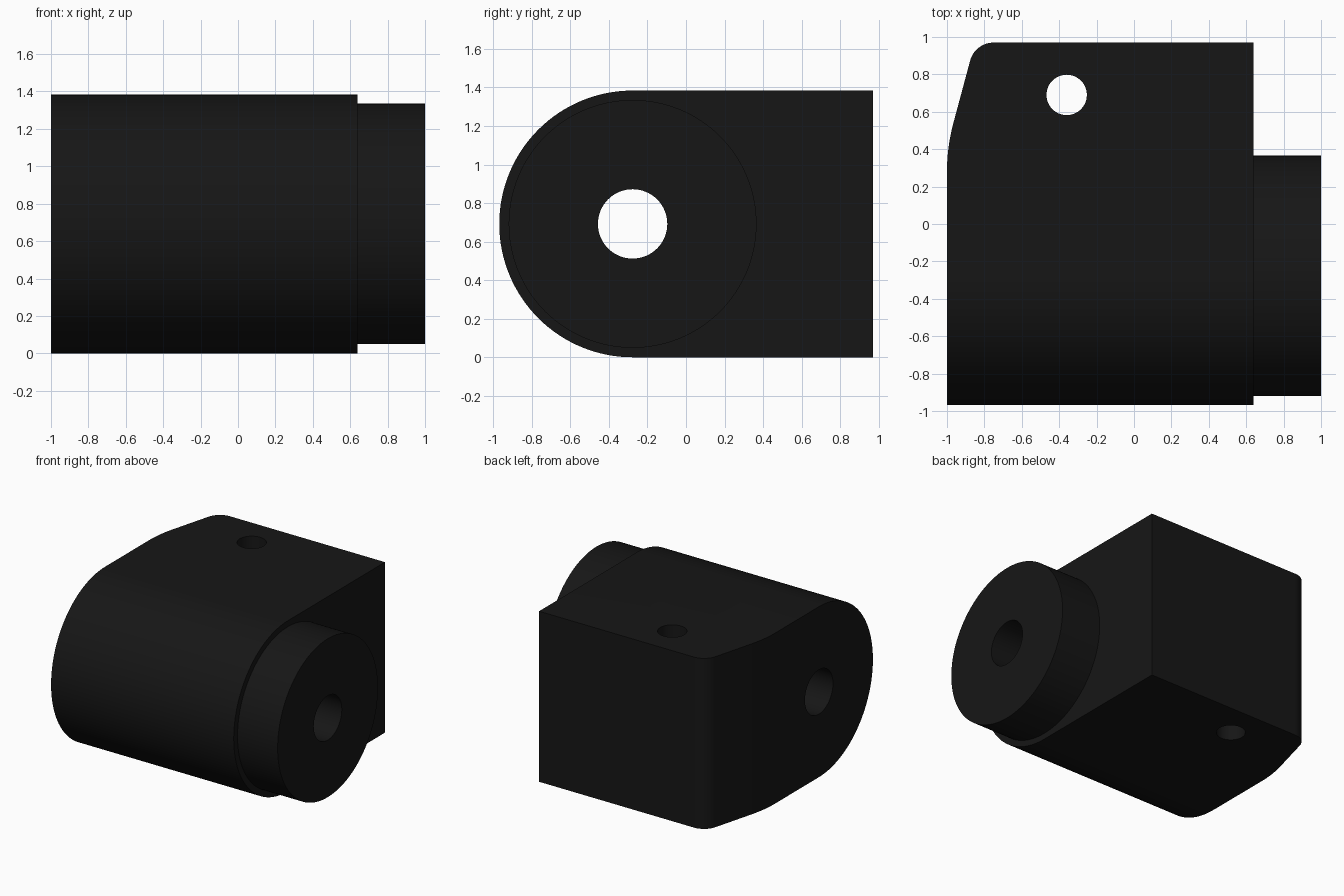
import bpy, bmesh
from math import sin, cos, radians

if "Cube" in bpy.data.objects:
    bpy.data.objects.remove(bpy.data.objects["Cube"])

Y0, Z0, R = -0.277, 0.692, 0.692   # shared axis of barrel, boss and bore
BACK, STEP = 0.97, 0.64


def arc(cx, cy, r, a0, a1, n):
    return [(cx + r * cos(radians(a0 + (a1 - a0) * i / n)),
             cy + r * sin(radians(a0 + (a1 - a0) * i / n))) for i in range(n + 1)]


def prism(name, pts, axis, lo, hi):
    """Extrude a 2D profile: axis X takes (y, z) points, axis Z takes (x, y)."""
    def place(p, t):
        return (t, p[0], p[1]) if axis == 'X' else (p[0], p[1], t)
    bm = bmesh.new()
    a = [bm.verts.new(place(p, lo)) for p in pts]
    b = [bm.verts.new(place(p, hi)) for p in pts]
    bm.faces.new(a)
    bm.faces.new(b)
    for i in range(len(pts)):
        j = (i + 1) % len(pts)
        bm.faces.new((a[i], a[j], b[j], b[i]))
    bmesh.ops.recalc_face_normals(bm, faces=bm.faces)
    me = bpy.data.meshes.new(name)
    bm.to_mesh(me)
    bm.free()
    ob = bpy.data.objects.new(name, me)
    bpy.context.collection.objects.link(ob)
    return ob


def combine(target, tool, operation):
    tool.hide_render = True
    mod = target.modifiers.new(operation, 'BOOLEAN')
    mod.operation, mod.solver, mod.object = operation, 'EXACT', tool
    bpy.context.view_layer.objects.active = target
    bpy.ops.object.modifier_apply(modifier=mod.name)
    bpy.data.objects.remove(tool)


def circle(cx, cy, r, n):
    return arc(cx, cy, r, 0, 360, n)[:-1]


# Body: half-round side profile
side = arc(Y0, Z0, R, 90, 270, 64) + [(BACK, 0), (BACK, 2 * R)]
body = prism("bracket_body", side, 'X', -1, STEP)

# Plan outline with the tapered, rounded rear left corner
r = 0.13
cx = -0.876 + r * cos(radians(15))
plan = ([(-1.1, -1.1), (-1, -1.1)][1:] + arc(0, 0.28, 1, 180, 165, 10)
        + arc(cx, BACK - r, r, 165, 90, 14) + [(0.8, BACK), (0.8, -1.1)])
# Overshoot the back face so only the rounded corner trims it
combine(body, prism("plan_trim", plan, 'Z', -0.2, 1.6), 'INTERSECT')

# Round boss on the right end
combine(body, prism("boss", circle(Y0, Z0, 0.643, 128), 'X', 0.2, 1), 'UNION')

# Long bore and vertical pin hole
combine(body, prism("bore", circle(Y0, Z0, 0.18, 64), 'X', -1.2, 1.2), 'DIFFERENCE')
combine(body, prism("pin_hole", circle(-0.36, 0.69, 0.108, 48), 'Z', -0.2, 1.6), 'DIFFERENCE')

# Black finish
mat = bpy.data.materials.new("black")
mat.diffuse_color = (0.008, 0.008, 0.008, 1)
mat.use_nodes = True
mat.node_tree.nodes["Principled BSDF"].inputs["Base Color"].default_value = mat.diffuse_color
body.data.materials.clear()
body.data.materials.append(mat)

bpy.ops.object.select_all(action='DESELECT')
body.select_set(True)
bpy.context.view_layer.objects.active = body
bpy.ops.object.shade_smooth_by_angle(angle=radians(30))
